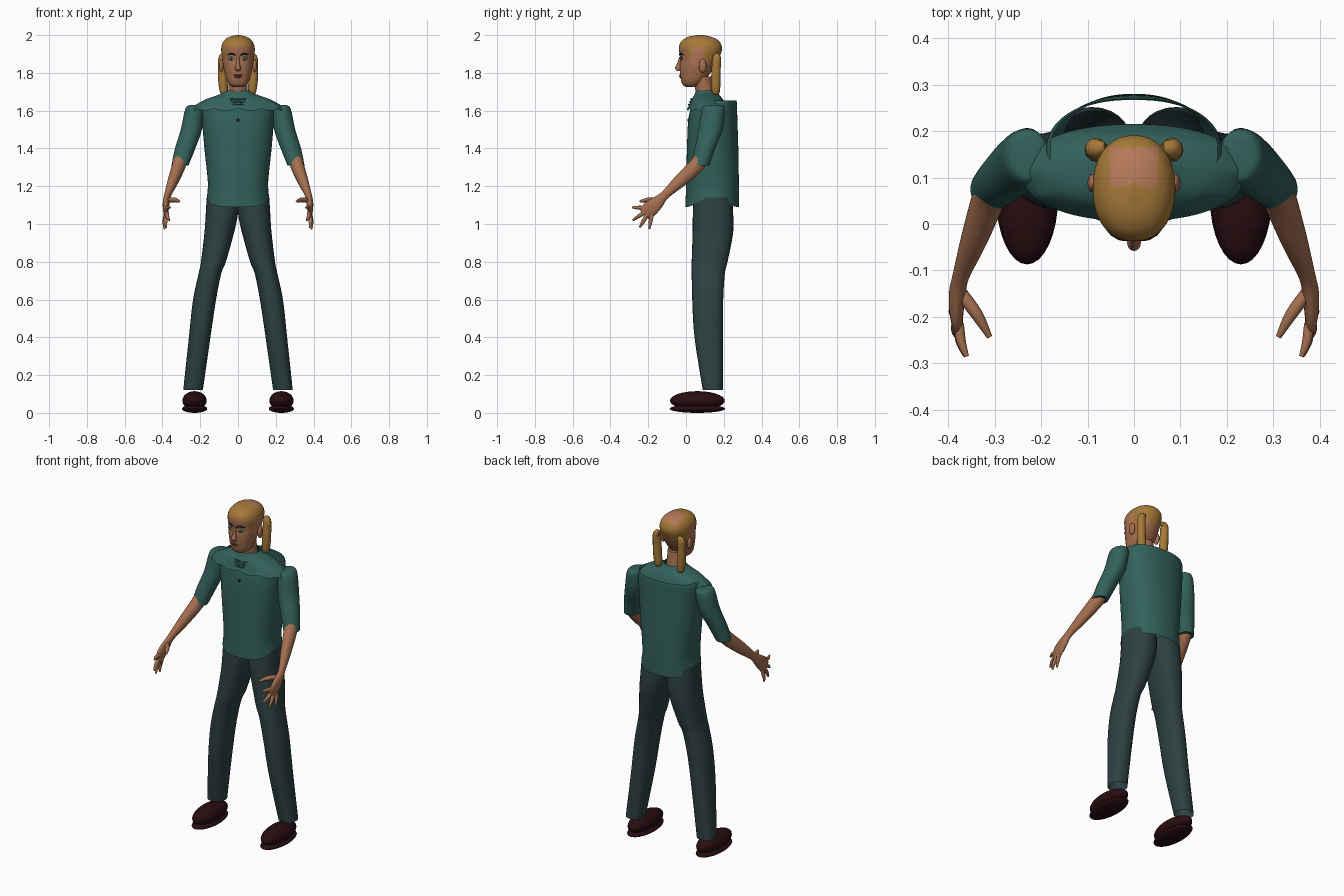
import bpy, bmesh, math
from mathutils import Vector

cube = bpy.data.objects.get("Cube")
if cube:
    bpy.data.objects.remove(cube, do_unlink=True)


def material(name, *rgb):
    m = bpy.data.materials.new(name)
    m.use_nodes = True
    m.diffuse_color = (*rgb, 1)
    m.node_tree.nodes["Principled BSDF"].inputs["Base Color"].default_value = (*rgb, 1)
    return m


SKIN = material("skin", .38, .16, .08)
SCALP = material("scalp", .46, .19, .10)
HAIR = material("golden hair", .38, .19, .04)
SHIRT = material("teal cloth", .033, .12, .105)
TROUSER = material("dark slate cloth", .027, .052, .055)
SHOE = material("dark maroon leather", .022, .004, .006)
DARK = material("near black", .012, .009, .008)
WHITE = material("eye white", .55, .55, .52)
LIP = material("lip", .25, .07, .05)
SHADOW = material("teal eyeshadow", .06, .17, .18)


def finish(name, bm, mat, mirror):
    bmesh.ops.recalc_face_normals(bm, faces=bm.faces)
    me = bpy.data.meshes.new(name)
    bm.to_mesh(me)
    bm.free()
    me.materials.append(mat)
    ob = bpy.data.objects.new(name, me)
    bpy.context.collection.objects.link(ob)
    bpy.ops.object.select_all(action='DESELECT')
    ob.select_set(True)
    bpy.context.view_layer.objects.active = ob
    bpy.ops.object.shade_smooth_by_angle(angle=math.radians(50))
    if mirror:
        ob.modifiers.new("Mirror", 'MIRROR').use_mirror_merge = False
    return ob


def spline(stations, steps):
    """Catmull-Rom interpolation through the stations."""
    p = [Vector(s) for s in stations]
    p = [p[0]] + p + [p[-1]]
    out = []
    for i in range(1, len(p) - 2):
        a, b, c, d = p[i - 1:i + 3]
        for k in range(steps):
            t = k / steps
            out.append((b * 2 + (c - a) * t + (a * 2 - b * 5 + c * 4 - d) * t * t
                        + (b * 3 - a - c * 3 + d) * t ** 3) / 2)
    return out + [p[-1]]


def loft(name, stations, mat, mirror=False, tilt=False, cap=True,
         power=2.0, segs=32, steps=4, hem=None):
    """Skin rings given as (x, y, z, rx, ry); tilt turns rings across the path."""
    bm = bmesh.new()
    path = spline(stations, steps)
    rings = []
    for i, s in enumerate(path):
        centre, rx, ry = Vector(s[:3]), s[3], s[4]
        u, v = Vector((1, 0, 0)), Vector((0, 1, 0))
        if tilt:
            t = Vector(path[min(i + 1, len(path) - 1)][:3]) - Vector(path[max(i - 1, 0)][:3])
            t.normalize()
            u = (u - t * u.dot(t)).normalized()
            v = t.cross(u)
        ring = []
        for k in range(segs):
            a = math.tau * k / segs
            c, d = math.cos(a), math.sin(a)
            co = (centre + u * rx * math.copysign(abs(c) ** (2 / power), c)
                  + v * ry * math.copysign(abs(d) ** (2 / power), d))
            if hem:
                co.z += hem(a) * max(0, 1 - i / (2 * steps))
            ring.append(bm.verts.new(co))
        rings.append(ring)
    for r, q in zip(rings, rings[1:]):
        for k in range(segs):
            n = (k + 1) % segs
            bm.faces.new((r[k], r[n], q[n], q[k]))
    if cap:
        bm.faces.new(rings[0])
        bm.faces.new(rings[-1])
    return finish(name, bm, mat, mirror)


def layers(rows):
    """Turn (z, half width, front y, back y) rows into loft stations."""
    return [(0, (f + b) / 2, z, w, (b - f) / 2) for z, w, f, b in rows]


def tube(name, points, mat, mirror=True):
    return loft(name, [(*p, p[-1]) for p in points], mat, mirror, tilt=True, segs=12)


def ball(name, at, size, mat, mirror=True):
    bm = bmesh.new()
    bmesh.ops.create_uvsphere(bm, u_segments=32, v_segments=16, radius=1)
    bmesh.ops.scale(bm, vec=size, verts=bm.verts)
    bmesh.ops.translate(bm, vec=at, verts=bm.verts)
    return finish(name, bm, mat, mirror)


# Head, with hair and scalp picked out by region
head = loft("head", layers([
    (1.725, .028, 0, .06), (1.737, .045, -.017, .075), (1.76, .06, -.026, .10),
    (1.80, .071, -.032, .13), (1.84, .079, -.033, .155), (1.88, .085, -.03, .175),
    (1.92, .089, -.037, .19), (1.95, .085, -.034, .187), (1.975, .07, -.017, .168),
    (1.992, .044, .015, .13), (2.0, .01, .06, .09)]), SKIN, power=2.2, segs=64, steps=6)
head.data.materials.append(HAIR)
head.data.materials.append(SCALP)
for f in head.data.polygons:
    x, y, z = f.center
    if z > 1.935 or (y > .1 and z > 1.86) or (z > 1.89 and .0 < y < .03):
        f.material_index = 1
        if abs(x) < .052 and .08 < y < .165:
            f.material_index = 2
    elif z > 1.84 and .03 <= y <= .1:
        f.material_index = 2
loft("neck", [(0, .105, 1.60, .06, .055), (0, .1, 1.69, .052, .048),
              (0, .085, 1.78, .052, .05)], SKIN)

# Face
loft("nose", [(0, -.03, 1.885, .007, .005), (0, -.035, 1.85, .009, .012),
              (0, -.039, 1.825, .015, .019), (0, -.035, 1.81, .012, .01)], SKIN, segs=16)
ball("ears", (.088, .088, 1.838), (.012, .02, .036), SKIN)
ball("eyeshadow", (.034, -.022, 1.877), (.018, .006, .009), SHADOW)
ball("eyes", (.034, -.024, 1.872), (.014, .006, .006), WHITE)
ball("irises", (.034, -.0285, 1.872), (.006, .003, .006), DARK)
tube("eyebrows", [(.014, -.034, 1.894, .003), (.034, -.03, 1.902, .004),
                  (.056, -.015, 1.895, .002)], DARK)
ball("upper_lip", (0, -.028, 1.788), (.023, .008, .005), LIP, False)
ball("lower_lip", (0, -.027, 1.779), (.019, .009, .006), LIP, False)

# Hair tails hanging behind the ears
tube("hair_tails", [(.062, .165, 1.892, .012), (.08, .163, 1.882, .022),
                    (.082, .16, 1.83, .024), (.08, .158, 1.76, .025),
                    (.075, .158, 1.70, .021), (.074, .158, 1.685, .01)], HAIR)

# Shirt: open body shell with side vents, scalloped yoke and a button
loft("shirt_body", layers([
    (1.09, .165, -.003, .28), (1.20, .16, 0, .28), (1.40, .178, .005, .277),
    (1.55, .19, .012, .272), (1.63, .19, .03, .27), (1.655, .18, .05, .267)]),
    SHIRT, cap=False, power=2.3, segs=64, hem=lambda a: .05 * abs(math.cos(a)) ** 5)
loft("shirt_yoke", layers([
    (1.61, .24, .006, .215), (1.63, .225, .017, .21), (1.66, .17, .03, .195),
    (1.685, .10, .045, .175), (1.70, .068, .05, .165), (1.708, .062, .055, .16)]),
    SHIRT, cap=False, power=2.2, segs=96, hem=lambda a: -.01 * abs(math.sin(6 * a)))
ball("button", (0, .011, 1.55), (.008, .004, .008), DARK, False)
for i in range(3):
    z, w, y = 1.632 + .014 * i, .03 + .007 * i, .014 + .006 * i
    tube("neck_fold", [(-w, y + .003, z + .004, .003), (0, y, z, .004),
                       (w, y + .003, z + .004, .003)], SHIRT, False)
loft("sleeves", [(.225, .145, 1.63, .025, .035), (.23, .145, 1.612, .048, .06),
                 (.247, .13, 1.50, .056, .064), (.28, .10, 1.40, .054, .054),
                 (.307, .075, 1.31, .045, .048)], SHIRT, True, hem=None)

# Arms and hands
loft("forearms", [(.302, .085, 1.36, .034, .036), (.313, .055, 1.31, .036, .04),
                  (.345, -.035, 1.225, .028, .034), (.372, -.11, 1.155, .018, .023),
                  (.38, -.15, 1.115, .018, .034), (.382, -.19, 1.08, .015, .042),
                  (.378, -.222, 1.05, .009, .034)], SKIN, True, tilt=True)
fingers = {
    "index_fingers": ((.377, -.215, 1.085), (.36, -.285, 1.088)),
    "middle_fingers": ((.378, -.215, 1.065), (.364, -.282, 1.02)),
    "ring_fingers": ((.38, -.205, 1.05), (.38, -.245, .982)),
    "little_fingers": ((.382, -.18, 1.055), (.388, -.195, .973)),
}
for name, (base, tip) in fingers.items():
    mid = Vector(base).lerp(Vector(tip), .55) + Vector((.004, 0, 0))
    tube(name, [(*base, .011), (*mid, .010), (*tip, .005)], SKIN)
tube("thumbs", [(.375, -.145, 1.125, .014), (.338, -.195, 1.128, .013),
                (.311, -.243, 1.12, .006)], SKIN)

# Trouser legs
loft("trouser_legs", [
    (.083, .142, 1.14, .083, .102), (.086, .143, 1.05, .085, .107),
    (.10, .142, .95, .078, .107), (.13, .125, .80, .066, .095),
    (.148, .118, .74, .06, .088), (.177, .115, .60, .061, .082),
    (.203, .12, .40, .057, .075), (.238, .142, .12, .052, .053)],
    TROUSER, True, cap=False, power=2.3)

# Shoes
ball("shoe_uppers", (.23, .06, .065), (.064, .145, .05), SHOE)
ball("shoe_soles", (.23, .06, .022), (.067, .147, .022), SHOE)
